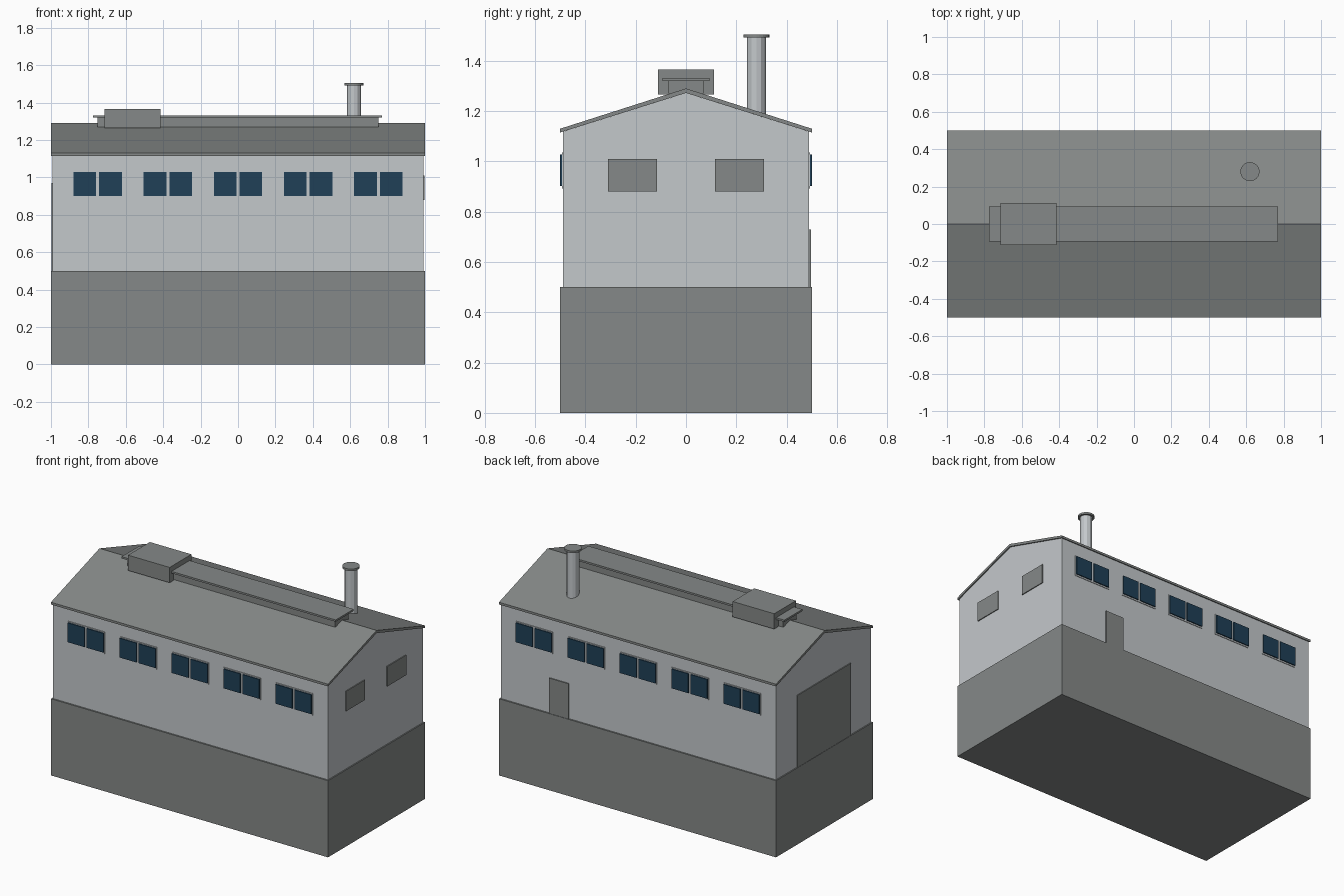
import bpy, bmesh
from mathutils import Vector

cube = bpy.data.objects.get("Cube")
if cube:
    bpy.data.objects.remove(cube, do_unlink=True)


def material(name, rgb):
    m = bpy.data.materials.new(name)
    m.use_nodes = True
    m.diffuse_color = (*rgb, 1)
    m.node_tree.nodes["Principled BSDF"].inputs["Base Color"].default_value = (*rgb, 1)
    return m


GREY = material("concrete grey", (0.235, 0.25, 0.246))
WALL = material("pale wall", (0.55, 0.58, 0.6))
GLASS = material("dark blue glass", (0.014, 0.051, 0.095))


def finish(name, bm, mat):
    bmesh.ops.recalc_face_normals(bm, faces=bm.faces)
    mesh = bpy.data.meshes.new(name)
    bm.to_mesh(mesh)
    bm.free()
    mesh.materials.append(mat)
    ob = bpy.data.objects.new(name, mesh)
    bpy.context.collection.objects.link(ob)
    return ob


def box(name, x, y, z, mat):
    """Box from three (low, high) ranges."""
    bm = bmesh.new()
    bmesh.ops.create_cube(bm, size=1)
    for v in bm.verts:
        v.co = [r[0] if c < 0 else r[1] for c, r in zip(v.co, (x, y, z))]
    return finish(name, bm, mat)


def prism(name, profile, half_x, mat):
    """Extrude a (y, z) outline along x."""
    bm = bmesh.new()
    face = bm.faces.new([bm.verts.new((-half_x, y, z)) for y, z in profile])
    out = bmesh.ops.extrude_face_region(bm, geom=[face])["geom"]
    verts = [g for g in out if isinstance(g, bmesh.types.BMVert)]
    bmesh.ops.translate(bm, verts=verts, vec=(2 * half_x, 0, 0))
    return finish(name, bm, mat)


def cylinder(name, x, y, z, radius, mat, sides=12):
    bm = bmesh.new()
    bmesh.ops.create_cone(bm, cap_ends=True, segments=sides, radius1=radius,
                          radius2=radius, depth=z[1] - z[0])
    bmesh.ops.translate(bm, verts=bm.verts, vec=Vector((x, y, sum(z) / 2)))
    return finish(name, bm, mat)


# Base, gabled walls and roof
box("base", (-1, 1), (-0.5, 0.5), (0, 0.5), GREY)
prism("walls", [(-0.49, 0.5), (0.49, 0.5), (0.49, 1.118), (0, 1.272), (-0.49, 1.118)], 0.992, WALL)
prism("roof", [(-0.5, 1.115), (0, 1.272), (0.5, 1.115), (0.5, 1.13), (0, 1.29), (-0.5, 1.13)], 1, GREY)

# Ridge ventilator
box("ridge_duct", (-0.75, 0.75), (-0.07, 0.07), (1.27, 1.32), GREY)
box("ridge_cap", (-0.775, 0.77), (-0.093, 0.093), (1.32, 1.332), GREY)
box("vent_housing", (-0.715, -0.415), (-0.112, 0.112), (1.265, 1.365), GREY)

# Chimney
cylinder("chimney", 0.62, 0.28, (1.15, 1.495), 0.038, WALL)
cylinder("chimney_cap", 0.62, 0.28, (1.492, 1.505), 0.051, GREY, 24)

# Paired windows along both long walls
for side, label in ((-1, "front"), (1, "back")):
    def depth(a, b):
        return sorted((side * a, side * b))
    for i in range(5):
        cx = 0.375 * (i - 2)
        box(f"{label}_window_frame", (cx - 0.134, cx + 0.134), depth(0.485, 0.494), (0.892, 1.035), WALL)
        for s in (-1, 1):
            px = cx + s * 0.0685
            box(f"{label}_window_pane", (px - 0.0605, px + 0.0605), depth(0.49, 0.501), (0.902, 1.028), GLASS)

# End windows, loading door and back door
for s in (-1, 1):
    y = sorted((s * 0.115, s * 0.31))
    box("end_shutter", (0.988, 0.998), y, (0.88, 1.01), GREY)
box("loading_door", (-0.998, -0.988), (-0.275, 0.275), (0.49, 0.97), GREY)
box("back_door", (0.5, 0.64), (0.487, 0.497), (0.49, 0.73), GREY)
